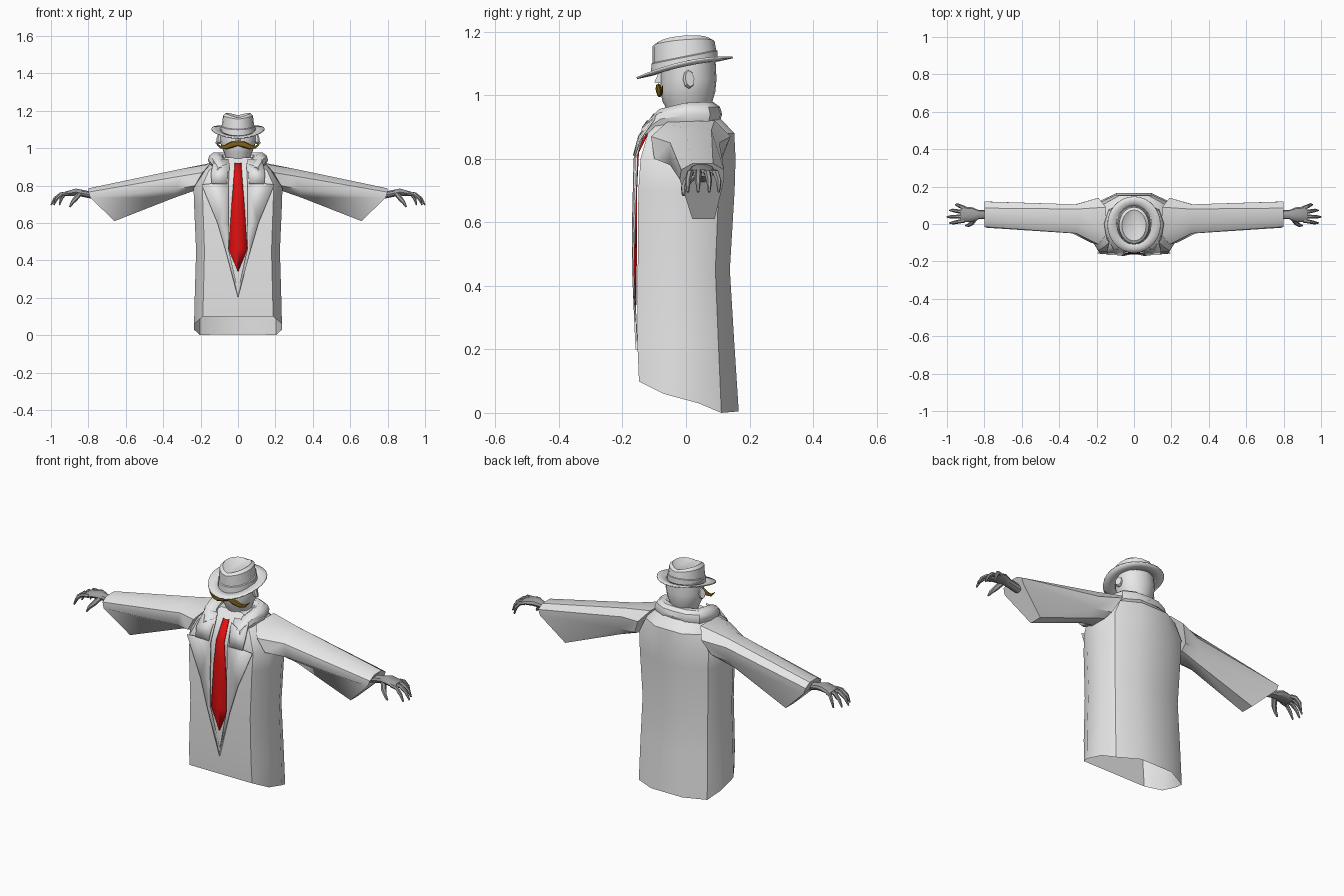
import bpy, bmesh, math
from mathutils import Vector

if "Cube" in bpy.data.objects:
    bpy.data.objects.remove(bpy.data.objects["Cube"])


def material(name, r, g, b):
    m = bpy.data.materials.new(name)
    m.use_nodes = True
    m.diffuse_color = (r, g, b, 1)
    m.node_tree.nodes["Principled BSDF"].inputs["Base Color"].default_value = (r, g, b, 1)
    return m


GREY = material("light grey", .8, .8, .8)
SKIN = material("hand grey", .34, .34, .34)
RED = material("tie red", .8, .005, .005)
GOLD = material("moustache brown", .22, .12, .008)


def loft(name, rings, mat, caps=(True, True), closed=True, mirror=False, thick=0, angle=35):
    """Skin a list of equal-length point rings into one object."""
    bm = bmesh.new()
    rows = [[bm.verts.new(p) for p in ring] for ring in rings]
    n = len(rows[0])
    for a, b in zip(rows, rows[1:]):
        for i in range(n if closed else n - 1):
            j = (i + 1) % n
            bm.faces.new((a[i], a[j], b[j], b[i]))
    if closed and caps[0]:
        bm.faces.new(rows[0][::-1])
    if closed and caps[1]:
        bm.faces.new(rows[-1])
    bmesh.ops.remove_doubles(bm, verts=bm.verts, dist=.0005)
    bmesh.ops.recalc_face_normals(bm, faces=bm.faces)
    me = bpy.data.meshes.new(name)
    bm.to_mesh(me)
    bm.free()
    me.materials.append(mat)
    ob = bpy.data.objects.new(name, me)
    bpy.context.collection.objects.link(ob)
    bpy.ops.object.select_all(action='DESELECT')
    ob.select_set(True)
    bpy.context.view_layer.objects.active = ob
    bpy.ops.object.shade_smooth_by_angle(angle=math.radians(angle))
    if thick:
        s = ob.modifiers.new("Thickness", 'SOLIDIFY')
        s.thickness, s.offset = thick, 0
    if mirror:
        ob.modifiers.new("Mirror", 'MIRROR')
    return ob


def oval(rx, front, back, height, n=20):
    """Horizontal oval between two y values; height is a function of (cos, y)."""
    ring = []
    for i in range(n):
        a = math.tau * i / n
        y = (front + back) / 2 + (back - front) / 2 * math.sin(a)
        ring.append((rx * math.cos(a), y, height(math.cos(a), y)))
    return ring


def tube(name, path, radii, mat, n=8, **kw):
    """Round tube along a path; each radius is a (wide, tall) pair or a number."""
    pts = [Vector(p) for p in path]
    rings = []
    for i, p in enumerate(pts):
        d = pts[min(i + 1, len(pts) - 1)] - pts[max(i - 1, 0)]
        side = Vector((0, 0, 1)).cross(d).normalized()
        up = d.cross(side).normalized()
        w, h = radii[i] if isinstance(radii[i], tuple) else (radii[i], radii[i])
        rings.append([p + side * w * math.cos(math.tau * k / n) + up * h * math.sin(math.tau * k / n)
                      for k in range(n)])
    return loft(name, rings, mat, **kw)


# Coat body: open-bottomed shell with a hem that drops towards the back
def coat_section(w, f, b, z):
    half = [(.8 * w, f), (w, f * .47), (w, b * .24), (.87 * w, b * .67), (.4 * w, b)]
    pts = [(0, f)] + half + [(0, b)] + [(-x, y) for x, y in reversed(half)]
    return [(x, y, z) for x, y in pts]


def hem(y):
    keys = [(-.15, .1), (-.07, .06), (.04, .03), (.11, .0), (.17, .005)]
    for (y0, z0), (y1, z1) in zip(keys, keys[1:]):
        if y <= y1:
            return z0 + (z1 - z0) * max(0, (y - y0) / (y1 - y0))
    return keys[-1][1]


coat = [coat_section(*s) for s in [
    (.235, -.148, .166, 0), (.231, -.153, .152, .22), (.224, -.152, .138, .45), (.235, -.15, .153, .7),
    (.238, -.143, .156, .8), (.195, -.12, .152, .88), (.14, -.08, .115, .92), (.08, -.05, .08, .95)]]
coat[0] = [(x, y, hem(y)) for x, y, z in coat[0]]
loft("coat_body", coat, GREY, caps=(False, True))

# Sleeves: wide, with a slanted hanging cuff
loft("sleeve", [
    [(.15, -.06, .915), (.15, .09, .92), (.19, .14, .87), (.23, .11, .79),
     (.24, .07, .77), (.24, -.02, .77), (.23, -.10, .8), (.19, -.11, .87)],
    [(.3, 0, .89), (.3, .08, .89), (.31, .105, .85), (.33, .10, .78),
     (.34, .07, .735), (.34, .01, .735), (.33, -.05, .78), (.31, -.05, .85)],
    [(.8, .02, .785), (.8, .085, .785), (.8, .12, .765), (.79, .12, .735),
     (.66, .09, .61), (.66, .02, .61), (.79, -.02, .735), (.8, -.015, .765)]],
    GREY, mirror=True)

# Rolled collar around the neck
side = [(.085, -.125, .885), (.11, -.07, .925), (.12, 0, .938), (.105, .05, .94), (.06, .07, .94)]
path = side + [(0, .074, .94)] + [(-x, y, z) for x, y, z in reversed(side)]
radii = [(.03, .018), (.038, .035)] + [.04] * 7 + [(.038, .035), (.03, .018)]
tube("collar", path, radii, GREY, n=10)

# Lapels and the collar leaves above them
loft("lapel", [
    [(.045, -.12, .92), (.10, -.135, .9)], [(.05, -.157, .815), (.14, -.155, .81)],
    [(.05, -.162, .8), (.195, -.155, .805)], [(.05, -.167, .6), (.11, -.162, .6)],
    [(.05, -.167, .46), (.066, -.167, .45)], [(0, -.156, .24), (0, -.156, .2)]],
    GREY, closed=False, mirror=True, thick=.006)
loft("collar_leaf", [[(.05, -.1, .94), (.13, -.09, .94)], [(.055, -.148, .87), (.145, -.146, .86)],
                     [(.06, -.164, .81), (.14, -.162, .81)]],
     GREY, closed=False, mirror=True, thick=.006)

# Tie
loft("tie", [[(-w, y, z), (0, y - .004, z), (w, y, z)] for w, y, z in [
    (.017, -.1, .92), (.024, -.15, .82), (.034, -.156, .7), (.05, -.157, .46), (.001, -.157, .34)]],
    RED, closed=False, thick=.004)

# Head and neck
loft("head", [oval(rx, f, b, lambda c, y, z=z: z) for rx, f, b, z in [
    (.062, -.05, .07, .92), (.066, -.06, .075, .955), (.076, -.074, .083, .98),
    (.09, -.08, .092, 1.01), (.097, -.08, .096, 1.05), (.095, -.08, .093, 1.11)]], GREY)
loft("nose", [[(-.007, -.078, 1.075), (.007, -.078, 1.075), (0, -.084, 1.075)],
              [(-.016, -.076, 1.037), (.016, -.076, 1.037), (0, -.1, 1.04)]], GREY)
tube("ear", [(.09, .005, 1.05), (.1, .008, 1.05), (.108, .012, 1.052)],
     [(.012, .022), (.019, .03), (.016, .026)], GREY, mirror=True)

# Moustache with upturned tips
tube("moustache", [(0, -.085, 1.024), (.03, -.088, 1.02), (.065, -.083, 1.006),
                   (.095, -.078, 1.006), (.122, -.074, 1.03)],
     [(.006, .012), (.008, .017), (.008, .013), (.005, .007), .001], GOLD, mirror=True)


# Hat: tilted brim, banded crown and pinched top
def brim(lift):
    return lambda c, y: 1.087 + .217 * y + lift * c * c


loft("hat_brim", [oval(.142, -.155, .147, brim(.018), 28), oval(.115, -.13, .122, brim(.007), 28),
                  oval(.085, -.1, .095, brim(.008), 28)],
     GREY, caps=(False, False), thick=.006)
loft("hat_crown", [
    oval(.092, -.11, .1, brim(.005)), oval(.091, -.109, .099, lambda c, y: 1.12 + .2 * y),
    oval(.086, -.105, .095, lambda c, y: 1.123 + .2 * y),
    oval(.08, -.105, .09, lambda c, y: 1.163 + .012 * abs(c) + .08 * y),
    oval(.065, -.09, .075, lambda c, y: 1.17 + .018 * abs(c) + .08 * y),
    oval(.035, -.065, .05, lambda c, y: 1.167 + .05 * y)], GREY)

# Hands: palm, four curled fingers and a thumb
tube("palm", [(.76, .05, .745), (.83, .05, .758), (.865, .05, .765), (.925, .052, .755)],
     [(.024, .02), (.024, .019), (.039, .02), (.043, .012)], SKIN, n=10, mirror=True)
for name, y, spread, tip in [("index", .018, -.012, .985), ("middle", .04, -.002, 1.0),
                             ("ring", .063, .01, .985), ("little", .085, .018, .955)]:
    reach = tip - .905
    tube(name + "_finger", [(.905, y, .758), (.905 + reach * .45, y + spread * .5, .755),
                            (.905 + reach * .8, y + spread, .73), (tip, y + spread, .695)],
         [.011, .0105, .009, .004], SKIN, n=6, mirror=True)
tube("thumb", [(.85, .03, .755), (.868, .005, .73), (.885, -.007, .71), (.9, -.008, .685)],
     [.014, .013, .01, .005], SKIN, n=6, mirror=True)
